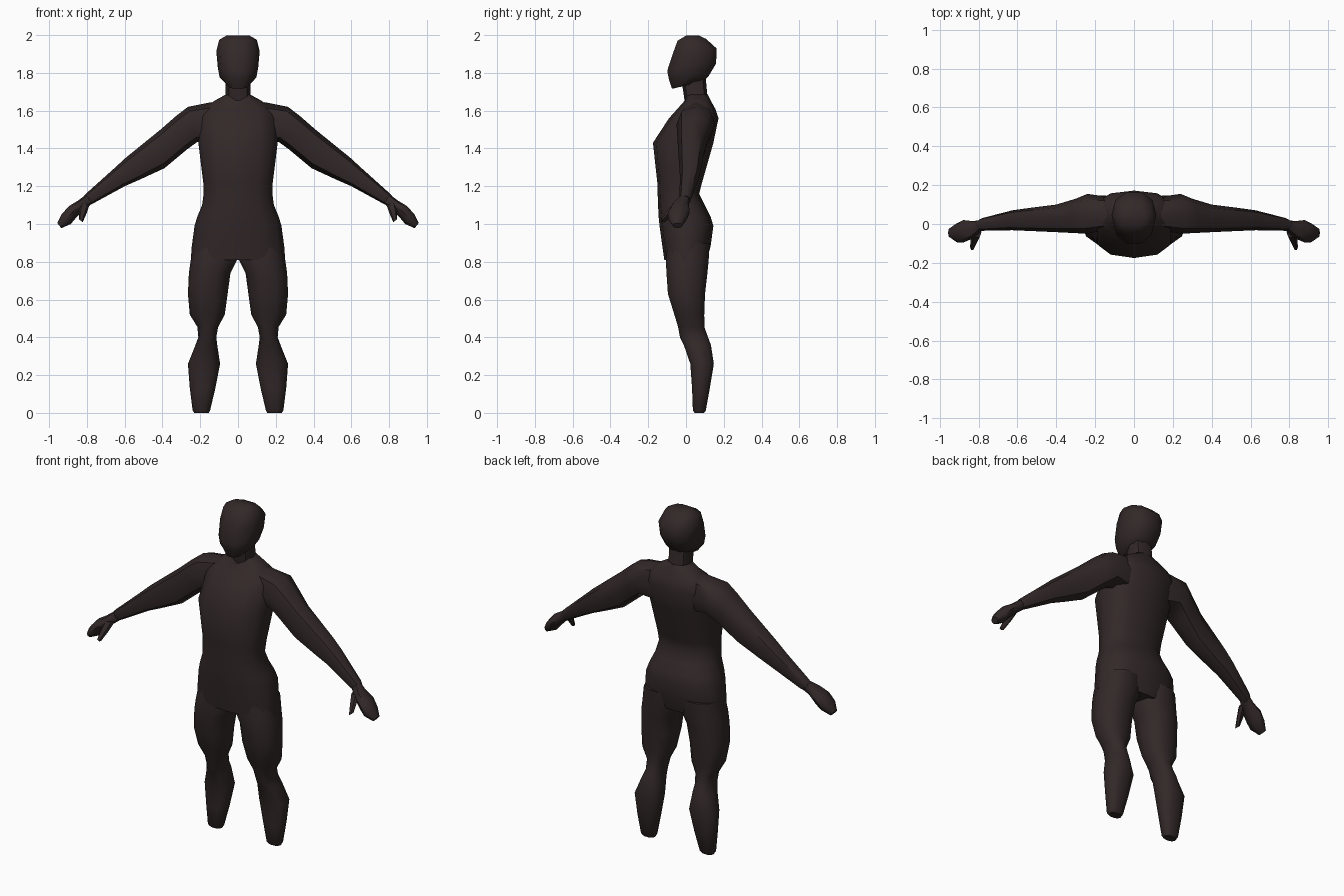
import bpy, bmesh, math
from mathutils import Vector

skin = bpy.data.materials.new("dark brown")
skin.diffuse_color = (0.032, 0.021, 0.021, 1)


def loft(name, rings, sides=10, power=0.85, mirror=False):
    """Each ring: (x1, z1, x2, z2, y_front, y_back, optional front-to-back rise)."""
    bm = bmesh.new()
    loops = []
    for x1, z1, x2, z2, yf, yb, *rise in rings:
        a, b = Vector((x1, 0, z1)), Vector((x2, 0, z2))
        c = (a + b) / 2 + Vector((0, (yf + yb) / 2, 0))
        u = (b - a) / 2
        v = Vector((0, (yb - yf) / 2, (rise[0] if rise else 0) / 2))
        loop = []
        for i in range(sides):
            t = math.tau * i / sides
            cu, cv = math.cos(t), math.sin(t)
            cu = math.copysign(abs(cu) ** power, cu)
            cv = math.copysign(abs(cv) ** power, cv)
            loop.append(bm.verts.new(c + u * cu + v * cv))
        loops.append(loop)
    for lo, hi in zip(loops, loops[1:]):
        for i in range(sides):
            j = (i + 1) % sides
            bm.faces.new((lo[i], lo[j], hi[j], hi[i]))
    bm.faces.new(loops[0])
    bm.faces.new(loops[-1])
    bmesh.ops.recalc_face_normals(bm, faces=bm.faces)
    mesh = bpy.data.meshes.new(name)
    bm.to_mesh(mesh)
    bm.free()
    mesh.materials.append(skin)
    obj = bpy.data.objects.new(name, mesh)
    bpy.context.collection.objects.link(obj)
    bpy.ops.object.select_all(action='DESELECT')
    bpy.context.view_layer.objects.active = obj
    obj.select_set(True)
    bpy.ops.object.shade_smooth_by_angle(angle=math.radians(50))
    if mirror:
        # mirrored about the body's centre plane
        m = obj.modifiers.new("Mirror", 'MIRROR')
        m.use_axis[0] = True
    return obj


def level(z, w, yf, yb, rise=0):
    """Ring centred on the body's middle."""
    return (-w, z, w, z, yf, yb, rise)


# Torso from hem to neck base
loft("torso", [level(*r) for r in (
    (0.81, 0.25, -0.115, 0.11), (0.88, 0.245, -0.125, 0.13),
    (0.99, 0.23, -0.14, 0.145), (1.04, 0.215, -0.145, 0.13),
    (1.10, 0.19, -0.148, 0.10), (1.16, 0.182, -0.15, 0.07),
    (1.22, 0.184, -0.152, 0.085), (1.43, 0.21, -0.175, 0.145),
    (1.56, 0.21, -0.09, 0.172), (1.61, 0.19, -0.045, 0.155),
    (1.655, 0.12, -0.005, 0.13), (1.685, 0.065, 0.0, 0.115))],
    sides=12, power=0.8)

# Neck
loft("neck", [level(1.62, 0.075, 0.0, 0.125, 0.03),
              level(1.68, 0.065, -0.01, 0.112, 0.02),
              level(1.77, 0.065, -0.025, 0.105)], sides=8)

# Head, tilted at the jaw
loft("head", [level(*r) for r in (
    (1.735, 0.055, -0.078, 0.095, 0.04), (1.775, 0.097, -0.095, 0.125, 0.02),
    (1.83, 0.107, -0.105, 0.165, 0.04), (1.915, 0.115, -0.075, 0.167, 0.03),
    (1.975, 0.10, -0.048, 0.11, 0.01), (1.998, 0.06, 0.0, 0.07))],
    sides=10, power=0.85)

# Legs: inner x, outer x, height, front and back
loft("leg", [(xi, z, xo, z, yf, yb) for xi, xo, z, yf, yb in (
    (0.01, 0.235, 0.90, -0.10, 0.13), (0.005, 0.25, 0.81, -0.112, 0.125),
    (0.04, 0.26, 0.74, -0.108, 0.118), (0.055, 0.265, 0.63, -0.10, 0.105),
    (0.07, 0.255, 0.52, -0.065, 0.10), (0.105, 0.215, 0.455, -0.045, 0.10),
    (0.115, 0.21, 0.40, -0.035, 0.12), (0.11, 0.225, 0.36, -0.015, 0.135),
    (0.095, 0.265, 0.26, 0.02, 0.15), (0.12, 0.255, 0.13, 0.03, 0.128),
    (0.148, 0.24, 0.012, 0.035, 0.106), (0.155, 0.232, 0.0, 0.045, 0.097))],
    sides=10, mirror=True)

# Arms: lower edge, upper edge, front and back
loft("arm", [
    (0.13, 1.42, 0.14, 1.645, -0.03, 0.14),
    (0.215, 1.435, 0.265, 1.62, -0.05, 0.155),
    (0.27, 1.395, 0.33, 1.57, -0.047, 0.13),
    (0.39, 1.295, 0.41, 1.50, -0.042, 0.10),
    (0.52, 1.235, 0.595, 1.35, -0.035, 0.08),
    (0.60, 1.20, 0.655, 1.295, -0.032, 0.07),
    (0.765, 1.11, 0.80, 1.165, -0.035, 0.03),
    (0.785, 1.10, 0.815, 1.15, -0.03, 0.02)], sides=8, mirror=True)

# Hands, a flat mitten
loft("hand", [
    (0.77, 1.11, 0.805, 1.155, -0.037, 0.02),
    (0.815, 1.075, 0.845, 1.125, -0.075, 0.015),
    (0.86, 1.03, 0.895, 1.095, -0.095, 0.02),
    (0.885, 1.0, 0.935, 1.05, -0.095, 0.005),
    (0.935, 0.978, 0.957, 1.005, -0.07, -0.02)], sides=8, mirror=True)

# Thumbs
loft("thumb", [
    (0.785, 1.105, 0.835, 1.11, -0.07, -0.02),
    (0.80, 1.06, 0.842, 1.075, -0.10, -0.06),
    (0.822, 1.01, 0.843, 1.025, -0.135, -0.105)], sides=6, mirror=True)
